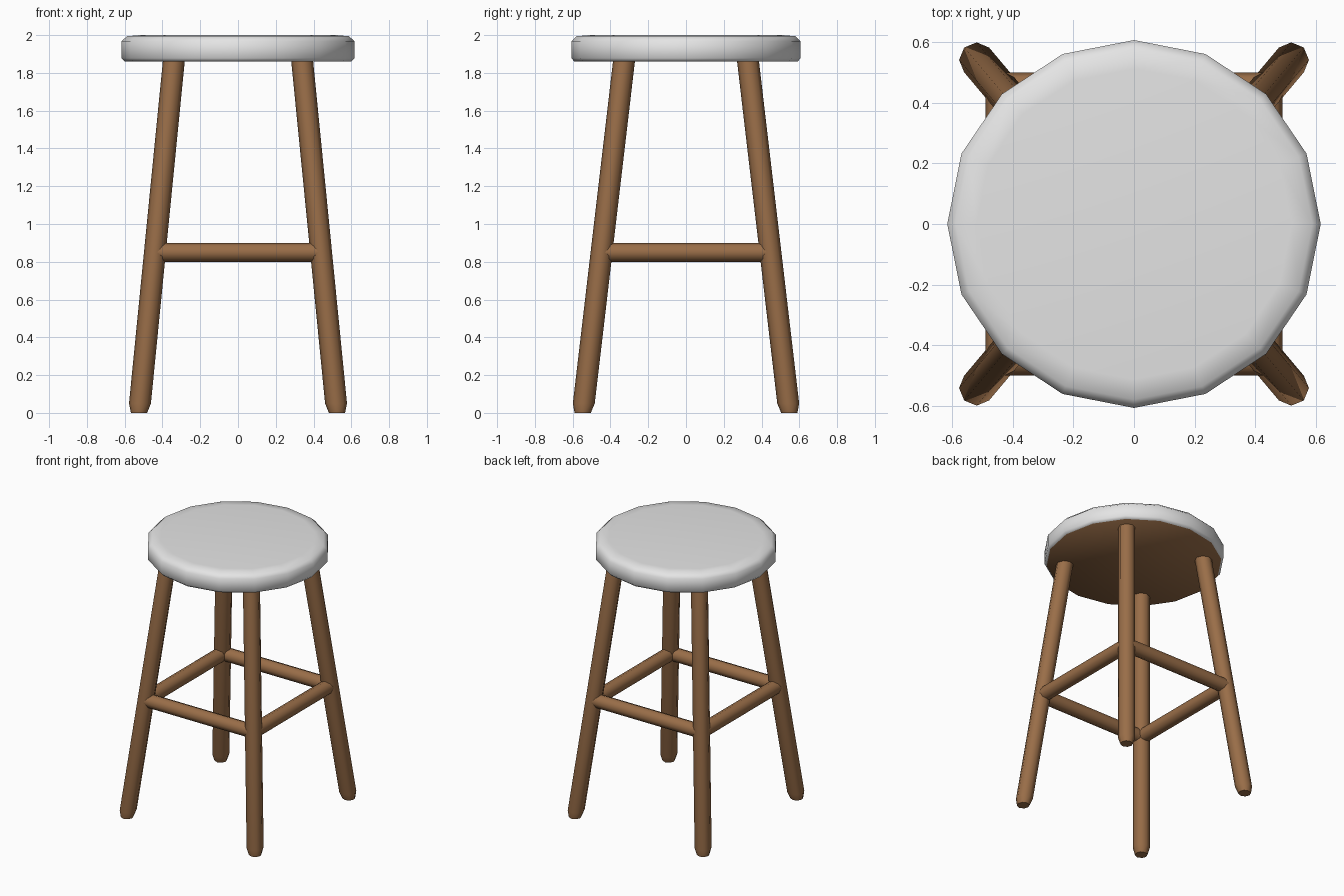
import bpy, bmesh, math
from mathutils import Vector

if "Cube" in bpy.data.objects:
    bpy.data.objects.remove(bpy.data.objects["Cube"])


def material(name, rgb):
    m = bpy.data.materials.new(name)
    m.diffuse_color = (*rgb, 1)
    m.use_nodes = True
    m.node_tree.nodes["Principled BSDF"].inputs["Base Color"].default_value = m.diffuse_color
    return m


wood = material("brown wood", (0.32, 0.155, 0.065))
white = material("white cushion", (0.78, 0.78, 0.78))


def lathe(name, rings, sides, mats, angle=40):
    """Loft polygon rings given as (centre, axis_u, axis_v), with end caps."""
    bm = bmesh.new()
    loops = []
    for c, u, v in rings:
        loops.append([bm.verts.new(Vector(c)
                      + Vector(u) * math.cos(2 * math.pi * i / sides)
                      + Vector(v) * math.sin(2 * math.pi * i / sides))
                      for i in range(sides)])
    for a, b in zip(loops, loops[1:]):
        for i in range(sides):
            j = (i + 1) % sides
            bm.faces.new((a[i], a[j], b[j], b[i]))
    bottom = bm.faces.new(loops[0][::-1])
    bm.faces.new(loops[-1])
    if len(mats) > 1:
        bottom.material_index = 1
    bmesh.ops.recalc_face_normals(bm, faces=bm.faces[:])
    me = bpy.data.meshes.new(name)
    bm.to_mesh(me)
    bm.free()
    for m in mats:
        me.materials.append(m)
    ob = bpy.data.objects.new(name, me)
    bpy.context.collection.objects.link(ob)
    bpy.ops.object.select_all(action='DESELECT')
    ob.select_set(True)
    bpy.context.view_layer.objects.active = ob
    bpy.ops.object.shade_smooth_by_angle(angle=math.radians(angle))
    return ob


# Seat: sixteen-sided white cushion with a wooden underside
profile = [(0.600, 1.86), (0.616, 1.878), (0.616, 1.968), (0.588, 1.994), (0.52, 2.0)]
lathe("seat", [((0, 0, z), (r, 0, 0), (0, r * 0.985, 0)) for r, z in profile],
      16, [white, wood], 60)


# Splayed legs with tapered feet
def leg_axis(z, sx, sy):
    return (sx * (0.524 - 0.0989 * z), sy * (0.547 - 0.1175 * z), z)


for sy, fb in ((-1, "front"), (1, "back")):
    for sx, lr in ((-1, "left"), (1, "right")):
        lathe(f"{fb}_{lr}_leg",
              [(leg_axis(z, sx, sy), (r, 0, 0), (0, r, 0))
               for z, r in ((0, 0.043), (0.05, 0.058), (1.88, 0.058))], 8, [wood], 50)

# Rungs joining neighbouring legs
RX, RY, RZ, RR = 0.44, 0.45, 0.85, 0.05
for s, n in ((-1, "front"), (1, "back")):
    lathe(f"{n}_rung", [((x, s * RY, RZ), (0, RR, 0), (0, 0, RR)) for x in (-RX, RX)],
          8, [wood], 50)
for s, n in ((-1, "left"), (1, "right")):
    lathe(f"{n}_rung", [((s * RX, y, RZ), (RR, 0, 0), (0, 0, RR)) for y in (-RY, RY)],
          8, [wood], 50)
